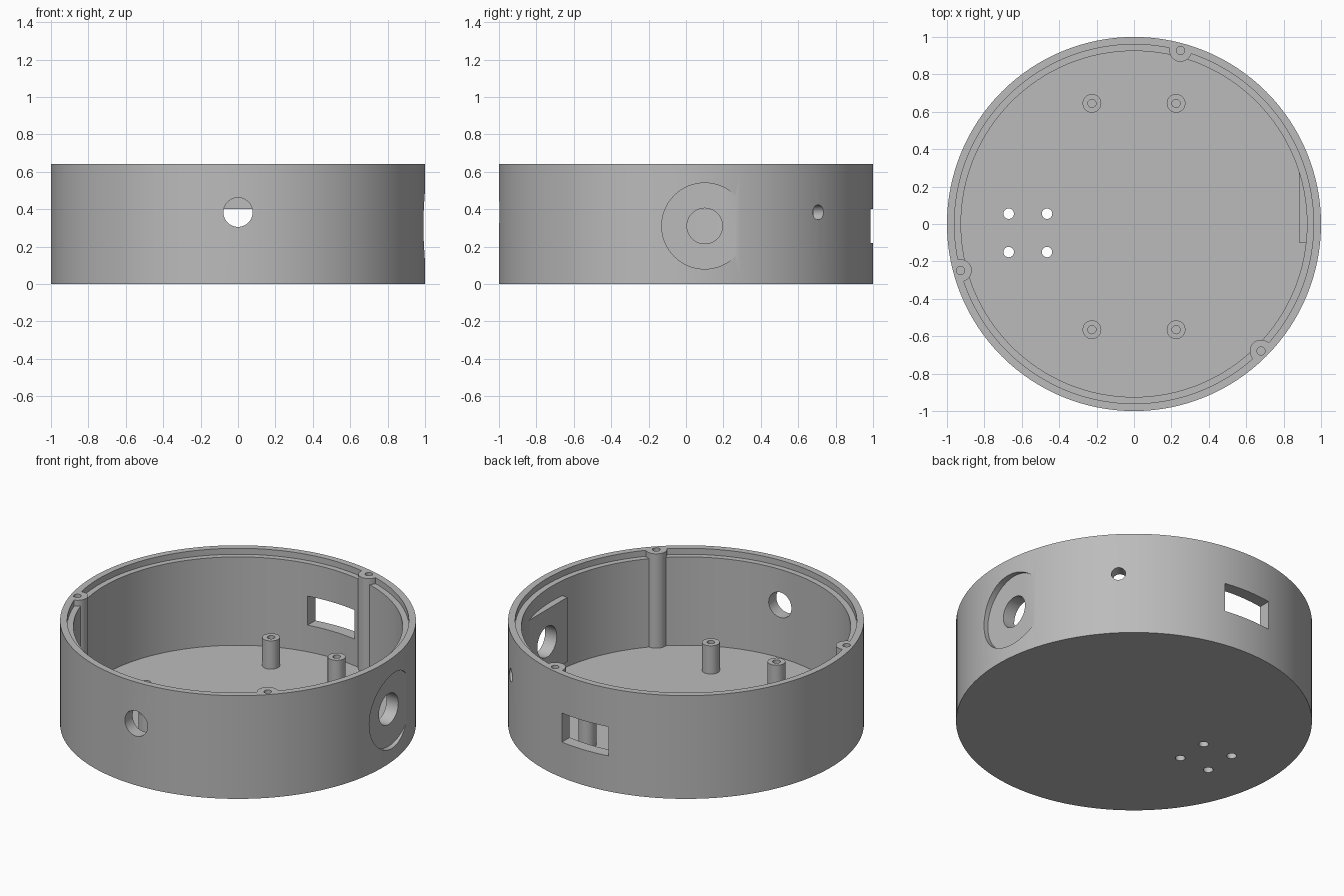
import bpy
import math
from mathutils import Vector

cube = bpy.data.objects.get("Cube")
if cube:
    bpy.data.objects.remove(cube, do_unlink=True)

HEIGHT, FLOOR, LIP = 0.64, 0.055, 0.603
INNER, LIP_RADIUS = 0.925, 0.96

grey = bpy.data.materials.new("plain grey")
grey.use_nodes = True
grey.diffuse_color = (0.5, 0.5, 0.5, 1)
grey.node_tree.nodes["Principled BSDF"].inputs["Base Color"].default_value = (0.5, 0.5, 0.5, 1)


def rod(name, radius, start, end, sides=32):
    """Cylinder between two points."""
    a, b = Vector(start), Vector(end)
    bpy.ops.mesh.primitive_cylinder_add(vertices=sides, radius=radius,
                                        depth=(b - a).length, location=(a + b) / 2)
    ob = bpy.context.object
    ob.name = name
    ob.rotation_euler = (b - a).to_track_quat('Z', 'Y').to_euler()
    ob.data.materials.append(grey)
    return ob


def upright(name, radius, x, y, low, high, sides=32):
    return rod(name, radius, (x, y, low), (x, y, high), sides)


def block(name, low, high):
    """Box between two corners."""
    a, b = Vector(low), Vector(high)
    bpy.ops.mesh.primitive_cube_add(size=1, location=(a + b) / 2)
    ob = bpy.context.object
    ob.name = name
    ob.scale = b - a
    ob.data.materials.append(grey)
    return ob


def combine(target, tool, operation='DIFFERENCE'):
    """Apply a boolean and discard the tool."""
    bpy.context.view_layer.update()
    mod = target.modifiers.new("combine", 'BOOLEAN')
    mod.operation = operation
    mod.solver = 'EXACT'
    mod.object = tool
    bpy.ops.object.select_all(action='DESELECT')
    target.select_set(True)
    bpy.context.view_layer.objects.active = target
    bpy.ops.object.modifier_apply(modifier=mod.name)
    bpy.data.objects.remove(tool, do_unlink=True)


# Screw posts in the wall and board standoffs on the floor
posts = [(LIP_RADIUS * math.cos(a), LIP_RADIUS * math.sin(a))
         for a in (math.radians(75 + 120 * i) for i in range(3))]
standoffs = [(x, y) for x in (-0.225, 0.225) for y in (-0.565, 0.645)]

# Hollow space: stepped cavity, less everything that stands inside it
cavity = upright("cavity", INNER, 0, 0, FLOOR, 0.75, 128)
combine(cavity, upright("lip", LIP_RADIUS, 0, 0, LIP, 0.8, 128), 'UNION')
for x, y in posts:
    combine(cavity, upright("post", 0.06, x, y, 0, 0.9))
for x, y in standoffs:
    combine(cavity, upright("standoff", 0.05, x, y, 0, 0.23))
combine(cavity, block("pad", (0.883, -0.1, 0.11), (0.94, 0.3, 0.51)))

# Round case body
case = upright("round_case", 1, 0, 0, 0, HEIGHT, 128)
combine(case, cavity)

# Screw holes
for x, y in posts:
    combine(case, upright("post_hole", 0.022, x, y, 0.3, 0.7, 20))
for x, y in standoffs:
    combine(case, upright("standoff_hole", 0.022, x, y, 0.08, 0.3, 20))

# Floor vents
for x in (-0.67, -0.465):
    for y in (-0.15, 0.055):
        combine(case, upright("vent", 0.028, x, y, -0.1, 0.1, 24))

# Wall openings: front hole, back window, side socket and small diagonal hole
combine(case, rod("front_hole", 0.078, (0, -1.1, 0.383), (0, -0.8, 0.383), 48))
combine(case, block("back_window", (-0.16, 0.8, 0.22), (0.16, 1.1, 0.4)))
combine(case, rod("socket_recess", 0.23, (0.963, 0.1, 0.31), (1.1, 0.1, 0.31), 64))
combine(case, rod("socket_hole", 0.095, (0.8, 0.1, 0.31), (1.1, 0.1, 0.31), 48))
combine(case, rod("small_hole", 0.04, (0.6, 0.6, 0.383), (0.8, 0.8, 0.383)))

bpy.ops.object.select_all(action='DESELECT')
case.select_set(True)
bpy.context.view_layer.objects.active = case
bpy.ops.object.shade_smooth_by_angle(angle=math.radians(30))
